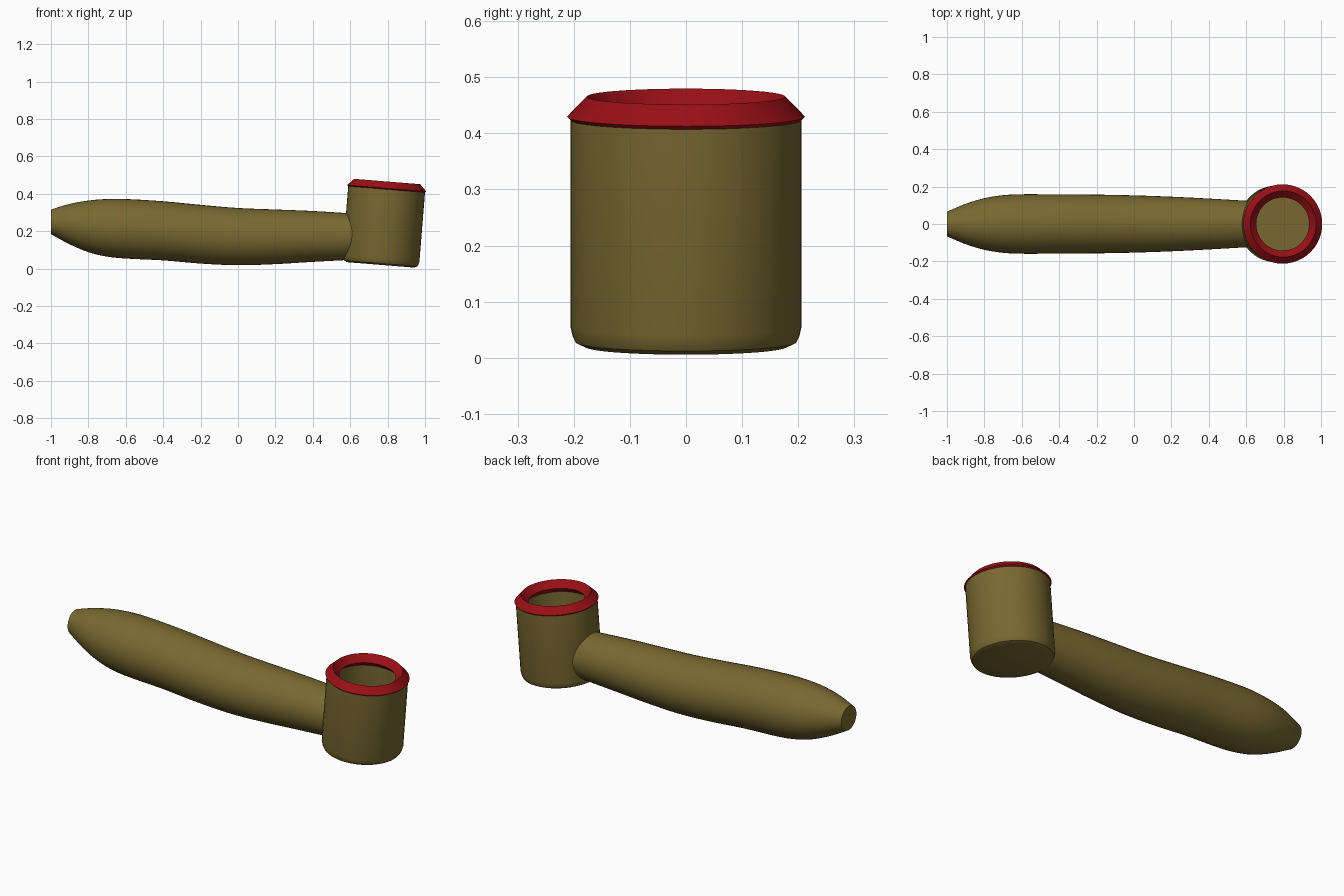
import bpy, bmesh, math
from mathutils import Vector, Matrix

if "Cube" in bpy.data.objects:
    bpy.data.objects.remove(bpy.data.objects["Cube"])


def material(name, rgb):
    m = bpy.data.materials.new(name)
    m.diffuse_color = (*rgb, 1)
    m.use_nodes = True
    m.node_tree.nodes["Principled BSDF"].inputs["Base Color"].default_value = m.diffuse_color
    return m


OLIVE = material("olive", (0.19, 0.14, 0.03))
RED = material("red", (0.32, 0.005, 0.008))


def skin(name, rings, mat, cap=False, closed=False, angle=35):
    """Join equal-sized rings of points into one skin."""
    bm = bmesh.new()
    loops = [[bm.verts.new(p) for p in ring] for ring in rings]
    n = len(loops[0])
    pairs = list(zip(loops, loops[1:]))
    if closed:
        pairs.append((loops[-1], loops[0]))
    for a, b in pairs:
        for i in range(n):
            j = (i + 1) % n
            bm.faces.new((a[i], a[j], b[j], b[i]))
    if cap:
        bm.faces.new(loops[0])
        bm.faces.new(loops[-1])
    bmesh.ops.recalc_face_normals(bm, faces=bm.faces[:])
    mesh = bpy.data.meshes.new(name)
    bm.to_mesh(mesh)
    bm.free()
    mesh.materials.append(mat)
    ob = bpy.data.objects.new(name, mesh)
    bpy.context.collection.objects.link(ob)
    bpy.ops.object.select_all(action='DESELECT')
    ob.select_set(True)
    bpy.context.view_layer.objects.active = ob
    bpy.ops.object.shade_smooth_by_angle(angle=math.radians(angle))
    return ob


def circle(r, h, n):
    return [Vector((r * math.cos(2 * math.pi * i / n),
                    r * math.sin(2 * math.pi * i / n), h)) for i in range(n)]


# Bowl and rim share one axis, leaning slightly towards +x
lean = Matrix.Translation((0.762, 0, 0.020)) @ Matrix.Rotation(math.radians(4.6), 4, 'Y')

# Bowl: hollow cup with a rounded bottom edge
cup = [(0.180, 0), (0.197, 0.008), (0.202, 0.018), (0.206, 0.036), (0.206, 0.41),
       (0.172, 0.41), (0.172, 0.03)]
bowl = skin("bowl", [circle(r, h, 48) for r, h in cup], OLIVE, cap=True)
bowl.matrix_world = lean

# Rim: ring with a diamond cross-section
diamond = [(0.212, 0.411), (0.177, 0.447), (0.142, 0.411), (0.177, 0.376)]
rim = skin("rim", [circle(r, h, 48) for r, h in diamond], RED, closed=True)
rim.matrix_world = lean

# Stem: round sections (x, centre z, radius), smoothed along its length
stations = [(-1.0, 0.250, 0.066), (-0.9, 0.238, 0.108), (-0.8, 0.226, 0.138),
            (-0.7, 0.218, 0.154), (-0.6, 0.213, 0.159), (-0.4, 0.202, 0.158),
            (-0.2, 0.184, 0.157), (0.0, 0.171, 0.153), (0.2, 0.170, 0.146),
            (0.4, 0.172, 0.136), (0.625, 0.171, 0.123)]


def smooth(stations, steps=4):
    out = []
    for k in range(len(stations) - 1):
        p0, p1, p2, p3 = (Vector(stations[min(max(k + d, 0), len(stations) - 1)])
                          for d in (-1, 0, 1, 2))
        m1 = (p2 - p0) * ((p2.x - p1.x) / (p2.x - p0.x))
        m2 = (p3 - p1) * ((p2.x - p1.x) / (p3.x - p1.x))
        for s in range(steps):
            t = s / steps
            out.append((2*t**3 - 3*t**2 + 1) * p1 + (t**3 - 2*t**2 + t) * m1
                       + (3*t**2 - 2*t**3) * p2 + (t**3 - t**2) * m2)
    return out + [Vector(stations[-1])]


rings = [[Vector((x, v.x, z + v.y)) for v in circle(r, 0, 40)]
         for x, z, r in smooth(stations)]
skin("stem", rings, OLIVE, cap=True)
